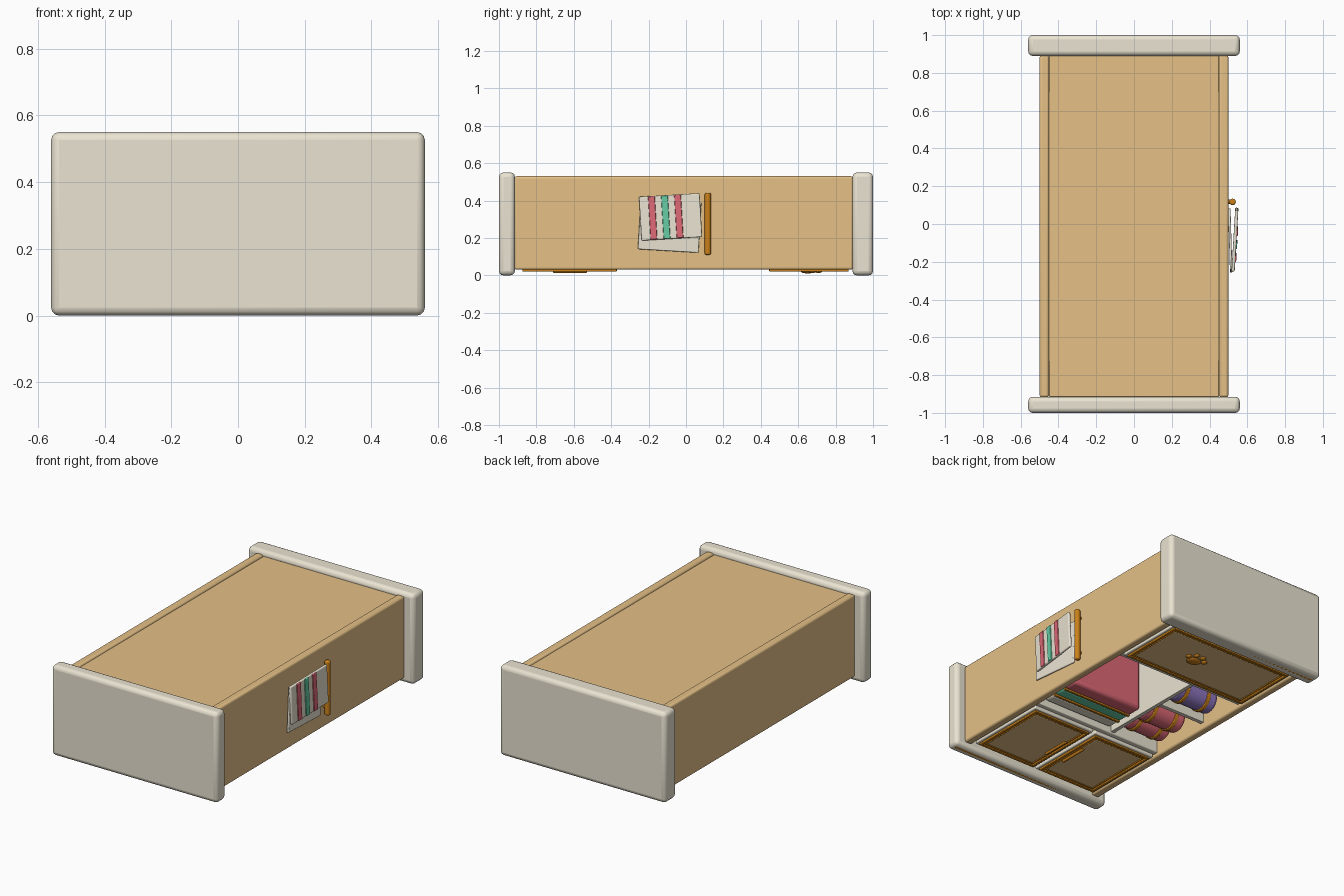
import bpy, math
from mathutils import Vector

if "Cube" in bpy.data.objects:
    bpy.data.objects.remove(bpy.data.objects["Cube"])

def mat(name, *c):
    m = bpy.data.materials.new(name)
    m.diffuse_color = (*c, 1)
    m.use_nodes = True
    m.node_tree.nodes["Principled BSDF"].inputs["Base Color"].default_value = m.diffuse_color
    return m

CREAM = mat("cream", .82, .77, .64)
TAN = mat("tan", .78, .53, .24)
GOLD = mat("gold", .60, .22, .01)
PINK = mat("pink", .72, .14, .18)
GREEN = mat("green", .13, .60, .37)
PURPLE = mat("purple", .27, .18, .52)

def finish(o, name, m, bevel=0, seg=3):
    o.name = name
    o.data.materials.append(m)
    if bevel:
        b = o.modifiers.new("bevel", 'BEVEL')
        b.width, b.segments = bevel, seg
    bpy.ops.object.shade_smooth_by_angle(angle=math.radians(40))
    return o

def box(name, x, y, z, m, bevel=.006, rot=(0, 0, 0)):
    """Box from (min, max) ranges, optionally turned about its centre."""
    r = (x, y, z)
    bpy.ops.mesh.primitive_cube_add(size=1, location=[(a + b) / 2 for a, b in r])
    o = bpy.context.object
    o.scale = [b - a for a, b in r]
    bpy.ops.object.transform_apply(location=False, rotation=False, scale=True)
    o.rotation_euler = rot
    return finish(o, name, m, bevel)

def rod(name, p, q, r, m, bevel=.004):
    """Cylinder between two points."""
    p, q = Vector(p), Vector(q)
    bpy.ops.mesh.primitive_cylinder_add(vertices=28, radius=r, depth=(q - p).length,
                                        location=(p + q) / 2)
    o = bpy.context.object
    o.rotation_euler = (q - p).to_track_quat('Z', 'Y').to_euler()
    return finish(o, name, m, bevel)

def frame(name, x, y, z, w, m):
    """Four strips round a rectangle in the xy plane."""
    box(name + "_left", (x[0], x[0] + w), y, z, m, .004)
    box(name + "_right", (x[1] - w, x[1]), y, z, m, .004)
    box(name + "_low", x, (y[0], y[0] + w), z, m, .004)
    box(name + "_high", x, (y[1] - w, y[1]), z, m, .004)

def panelled_front(name, x, y):
    """Cream leaf with gold moulding and a tan field, facing down."""
    box(name + "_leaf", x, y, (.03, .06), CREAM)
    i = lambda r, d: (r[0] + d, r[1] - d)
    frame(name + "_outer_moulding", i(x, .015), i(y, .015), (.02, .04), .018, GOLD)
    box(name + "_field", i(x, .045), i(y, .045), (.024, .04), TAN, .008)
    frame(name + "_inner_moulding", i(x, .037), i(y, .037), (.022, .04), .01, GOLD)

# Carcass: end slabs, sides, back
box("base_slab", (-.56, .56), (-1, -.915), (0, .55), CREAM, .024)
box("top_slab", (-.56, .56), (.89, 1), (0, .55), CREAM, .024)
for s, side in ((-1, "left"), (1, "right")):
    box(side + "_side", sorted((s * .45, s * .5)), (-.917, .893), (.03, .53), TAN, .012)
box("back_panel", (-.45, .45), (-.915, .89), (.48, .52), TAN, .003)

# Gold trim along the slab fronts
box("base_trim", (-.54, .54), (-.964, -.944), (-.0, .02), GOLD, .003)
box("top_trim", (-.54, .54), (.935, .955), (-.0, .02), GOLD, .003)

# Compartment shelves and divider
box("drawer_shelf", (-.45, .45), (.39, .425), (.05, .48), CREAM)
box("door_shelf", (-.45, .45), (-.36, -.325), (.05, .48), CREAM)
box("divider", (-.125, -.1), (-.325, .39), (.06, .48), CREAM, .003)
box("roll_shelf", (-.45, -.125), (.06, .085), (.07, .48), CREAM, .003)

# Drawer with paw knob
panelled_front("drawer", (-.44, .44), (.43, .885))
bpy.ops.mesh.primitive_uv_sphere_add(segments=24, ring_count=12, radius=1, location=(.1, .65, .022))
o = bpy.context.object
o.scale = (.045, .036, .012)
finish(o, "paw_pad", GOLD)
for k, a in enumerate((25, 68, 112, 155)):
    a = math.radians(a)
    bpy.ops.mesh.primitive_uv_sphere_add(segments=16, ring_count=8, radius=1,
        location=(.1 + .062 * math.cos(a), .65 + .062 * math.sin(a), .022))
    o = bpy.context.object
    o.scale = (.017, .02, .01)
    finish(o, f"paw_toe_{k}", GOLD)

# Pair of doors with bar handles
for s, side in ((-1, "left"), (1, "right")):
    panelled_front(side + "_door", sorted((s * .008, s * .44)), (-.89, -.355))
    rod(side + "_door_handle", (s * .065, -.71, .022), (s * .065, -.53, .022), .009, GOLD)

# Folded towel stack
for k, (m, y0, y1) in enumerate(((CREAM, -.325, -.24), (GREEN, -.235, -.15), (PINK, -.145, -.05))):
    box(f"folded_towel_{k}", (-.09, .40), (y0, y1), (.08, .42), m, .02)
for k, y in enumerate((-.237, -.147)):
    box(f"towel_edge_{k}", (-.085, .395), (y - .008, y + .008), (.075, .41), GOLD, .004)

# Rolled towels with gold bands
for name, m, y, r in (("pink_roll", PINK, -.12, .075), ("pink_roll_low", PINK, -.245, .075),
                      ("purple_roll", PURPLE, .165, .075)):
    rod(name, (-.43, y, .16), (-.145, y, .16), r, m, .02)
    for x in (-.36, -.21):
        rod(name + "_band", (x - .012, y, .16), (x + .012, y, .16), r + .006, GOLD)

# Towel bar on the right side
rod("towel_bar", (.522, .117, .11), (.522, .117, .44), .017, GOLD, .008)
for z in (.16, .39):
    rod("bar_mount", (.49, .117, z), (.522, .117, z), .012, GOLD)

# Hanging towel: back layer, front layer and stripes
box("towel_back", (.503, .516), (-.25, .075), (.13, .40), CREAM, .005, (-.06, 0, .03))
tilt = (.06, 0, -.06)
front = box("towel_front", (.526, .543), (-.245, .08), (.195, .43), CREAM, .006, tilt)
for k, (y, m) in enumerate(((-.178, PINK), (-.108, GREEN), (-.038, PINK))):
    o = box(f"towel_stripe_{k}", (.53, .548), (y - .018, y + .018), (.197, .428), m, .004)
    offset = o.location - front.location
    o.rotation_euler = tilt
    o.location = front.location + front.rotation_euler.to_matrix() @ offset
